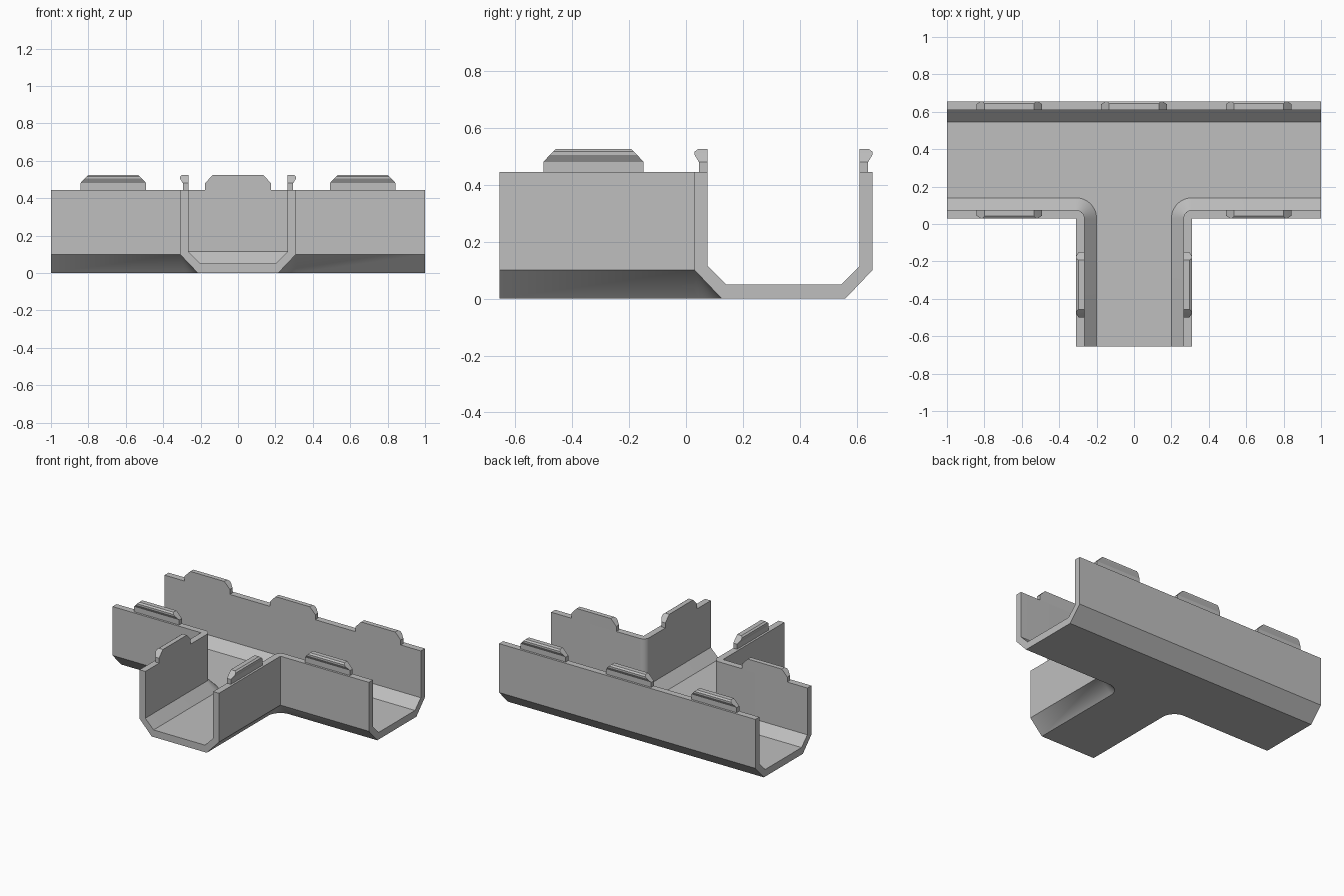
import bpy, bmesh, math
from mathutils import Vector

if "Cube" in bpy.data.objects:
    bpy.data.objects.remove(bpy.data.objects["Cube"], do_unlink=True)

grey = bpy.data.materials.new("plain grey")
grey.use_nodes = True
COLOUR = (0.52, 0.52, 0.52, 1)
grey.diffuse_color = COLOUR
grey.node_tree.nodes["Principled BSDF"].inputs["Base Color"].default_value = COLOUR

END = 1.0         # half length of the main channel
BACK = 0.655      # outer face of the back wall; the branch ends at -BACK
FRONT = 0.03      # outer face of the front walls
SIDE = 0.31       # half width of the branch
WALL = 0.045      # wall thickness
TOP = 0.445       # wall height
ARC = 10          # segments in each inside corner


def finish(bm, name):
    bmesh.ops.remove_doubles(bm, verts=bm.verts, dist=1e-5)
    bmesh.ops.recalc_face_normals(bm, faces=bm.faces)
    mesh = bpy.data.meshes.new(name)
    bm.to_mesh(mesh)
    bm.free()
    mesh.materials.append(grey)
    obj = bpy.data.objects.new(name, mesh)
    bpy.context.collection.objects.link(obj)
    bpy.ops.object.select_all(action="DESELECT")
    obj.select_set(True)
    bpy.context.view_layer.objects.active = obj
    bpy.ops.object.shade_smooth_by_angle(angle=math.radians(30))
    return obj


def outline(d):
    """T outline moved inward by d, with corners swept round the outer edge."""
    left = [(-END, BACK - d), (-END, FRONT + d)]
    for i in range(ARC + 1):
        a = math.pi / 2 * (1 - i / ARC)
        left.append((-SIDE + d * math.cos(a), FRONT + d * math.sin(a)))
    left.append((-SIDE + d, -BACK))
    return left + [(-x, y) for x, y in reversed(left)]


# T-shaped channel: wall section as (inward offset, height), outside to inside
section = [(0.095, 0), (0, 0.1), (0, TOP), (WALL, TOP), (WALL, 0.115), (0.11, 0.05)]
bm = bmesh.new()
loops = [[bm.verts.new((x, y, z)) for x, y in outline(d)] for d, z in section]
count = len(loops[0])
left_end, branch_end, right_end = 0, ARC + 3, count - 2
open_edges = (left_end, branch_end, right_end)
for a, b in zip(loops, loops[1:]):
    for i in range(count):
        if i not in open_edges:
            j = (i + 1) % count
            bm.faces.new((a[i], a[j], b[j], b[i]))
bm.faces.new(loops[0])
bm.faces.new(loops[-1])
for i in open_edges:
    bm.faces.new([l[i] for l in loops] + [l[i + 1] for l in reversed(loops)])
finish(bm, "tee_channel")


# Snap clips on the wall tops: (height, outer offset, half length)
CLIP = [(TOP, 0.015, 0.176), (0.48, 0.015, 0.176), (0.505, 0, 0.153),
        (0.516, 0, 0.142), (0.525, 0.012, 0.133)]


def clip(name, x, y, inward):
    inward = Vector(inward)
    along = Vector((-inward.y, inward.x, 0))
    bm = bmesh.new()
    rings = []
    for z, d, half in CLIP:
        corners = [(d, -half), (WALL, -half), (WALL, half), (d, half)]
        rings.append([bm.verts.new(Vector((x, y, z)) + inward * o + along * s)
                      for o, s in corners])
    for a, b in zip(rings, rings[1:]):
        for i in range(4):
            j = (i + 1) % 4
            bm.faces.new((a[i], a[j], b[j], b[i]))
    bm.faces.new(rings[0])
    bm.faces.new(rings[-1])
    finish(bm, name)


clip("back_clip_middle", 0, BACK, (0, -1, 0))
for side, s in (("left", 1), ("right", -1)):
    clip("back_clip_" + side, s * 0.667, BACK, (0, -1, 0))
    clip("front_clip_" + side, s * 0.667, FRONT, (0, 1, 0))
    clip("branch_clip_" + side, s * SIDE, -0.325, (-s, 0, 0))
